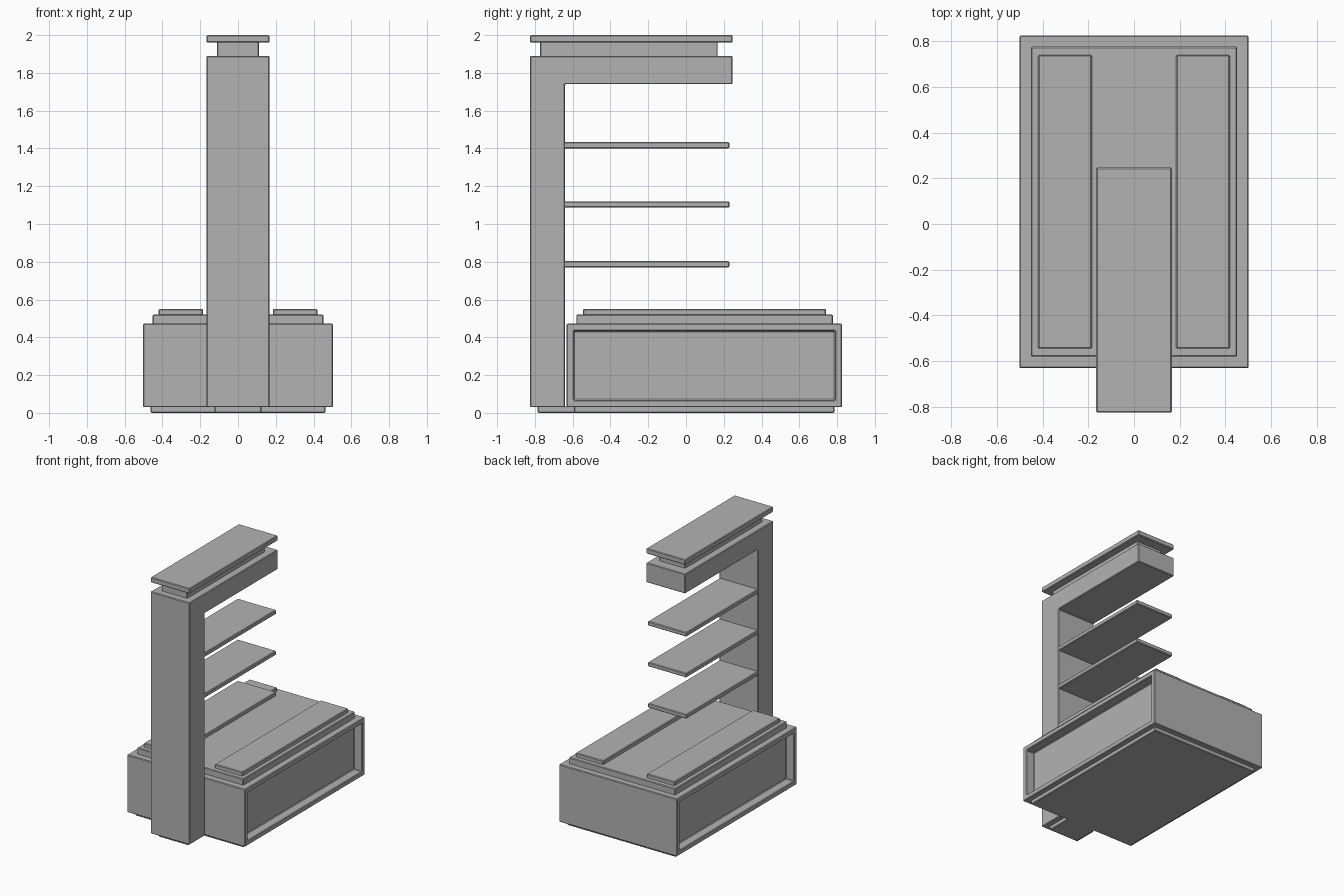
import bpy, bmesh

if "Cube" in bpy.data.objects:
    bpy.data.objects.remove(bpy.data.objects["Cube"])

grey = bpy.data.materials.new("mid_grey")
grey.diffuse_color = (0.45, 0.45, 0.45, 1)
grey.use_nodes = True
grey.node_tree.nodes["Principled BSDF"].inputs["Base Color"].default_value = grey.diffuse_color


def finish(name, bm, bevel=0.005):
    bmesh.ops.recalc_face_normals(bm, faces=bm.faces)
    me = bpy.data.meshes.new(name)
    bm.to_mesh(me)
    bm.free()
    me.materials.append(grey)
    ob = bpy.data.objects.new(name, me)
    bpy.context.collection.objects.link(ob)
    mod = ob.modifiers.new("edge_bevel", "BEVEL")
    mod.width = bevel
    mod.segments = 1
    return ob


def box_mesh(x, y, z):
    bm = bmesh.new()
    bmesh.ops.create_cube(bm, size=1)
    for v in bm.verts:
        v.co = [r[0] if c < 0 else r[1] for r, c in zip((x, y, z), v.co)]
    return bm


def box(name, x, y, z, bevel=0.005):
    return finish(name, box_mesh(x, y, z), bevel)


# Base cabinet with a recessed panel on each long side
bm = box_mesh((-0.502, 0.502), (-0.632, 0.826), (0.03, 0.472))
bm.normal_update()
sides = [f for f in bm.faces if abs(f.normal.x) > 0.9]
bmesh.ops.inset_individual(bm, faces=sides, thickness=0.053)
walls = bmesh.ops.extrude_discrete_faces(bm, faces=sides)
for f in walls["faces"]:
    s = 1 if f.calc_center_median().x > 0 else -1
    for v in f.verts:
        v.co.x -= s * 0.07
# Close the recess walls between the frame opening and the sunken panel
bmesh.ops.bridge_loops(bm, edges=[e for e in bm.edges if e.is_boundary and e.verts[0].co.x > 0])
bmesh.ops.bridge_loops(bm, edges=[e for e in bm.edges if e.is_boundary and e.verts[0].co.x < 0])
finish("base_cabinet", bm)

# Plinths under the cabinet and the column
box("base_plinth", (-0.462, 0.462), (-0.592, 0.785), (0.0, 0.035))
box("column_plinth", (-0.125, 0.125), (-0.785, -0.58), (0.0, 0.035))

# Stepped countertop and the two raised pads
box("countertop", (-0.452, 0.452), (-0.581, 0.777), (0.465, 0.52))
for side, s in (("left", -1), ("right", 1)):
    box(side + "_pad", sorted((s * 0.185, s * 0.42)), (-0.546, 0.741), (0.515, 0.55))

# Column and overhanging arm as one L-shaped profile
profile = [(-0.826, 0.03), (-0.64, 0.03), (-0.64, 1.74),
           (0.247, 1.74), (0.247, 1.89), (-0.826, 1.89)]
bm = bmesh.new()
face = bm.faces.new([bm.verts.new((-0.166, y, z)) for y, z in profile])
ext = bmesh.ops.extrude_face_region(bm, geom=[face])
for v in ext["geom"]:
    if isinstance(v, bmesh.types.BMVert):
        v.co.x = 0.166
finish("column_and_arm", bm)

# Cap raised on a narrower neck
box("cap_neck", (-0.11, 0.11), (-0.773, 0.168), (1.885, 1.965))
box("cap", (-0.166, 0.166), (-0.826, 0.247), (1.96, 2.0))

# Shelves
for i, z in enumerate((0.77, 1.087, 1.401)):
    box(f"shelf_{i + 1}", (-0.164, 0.164), (-0.65, 0.23), (z, z + 0.033))
